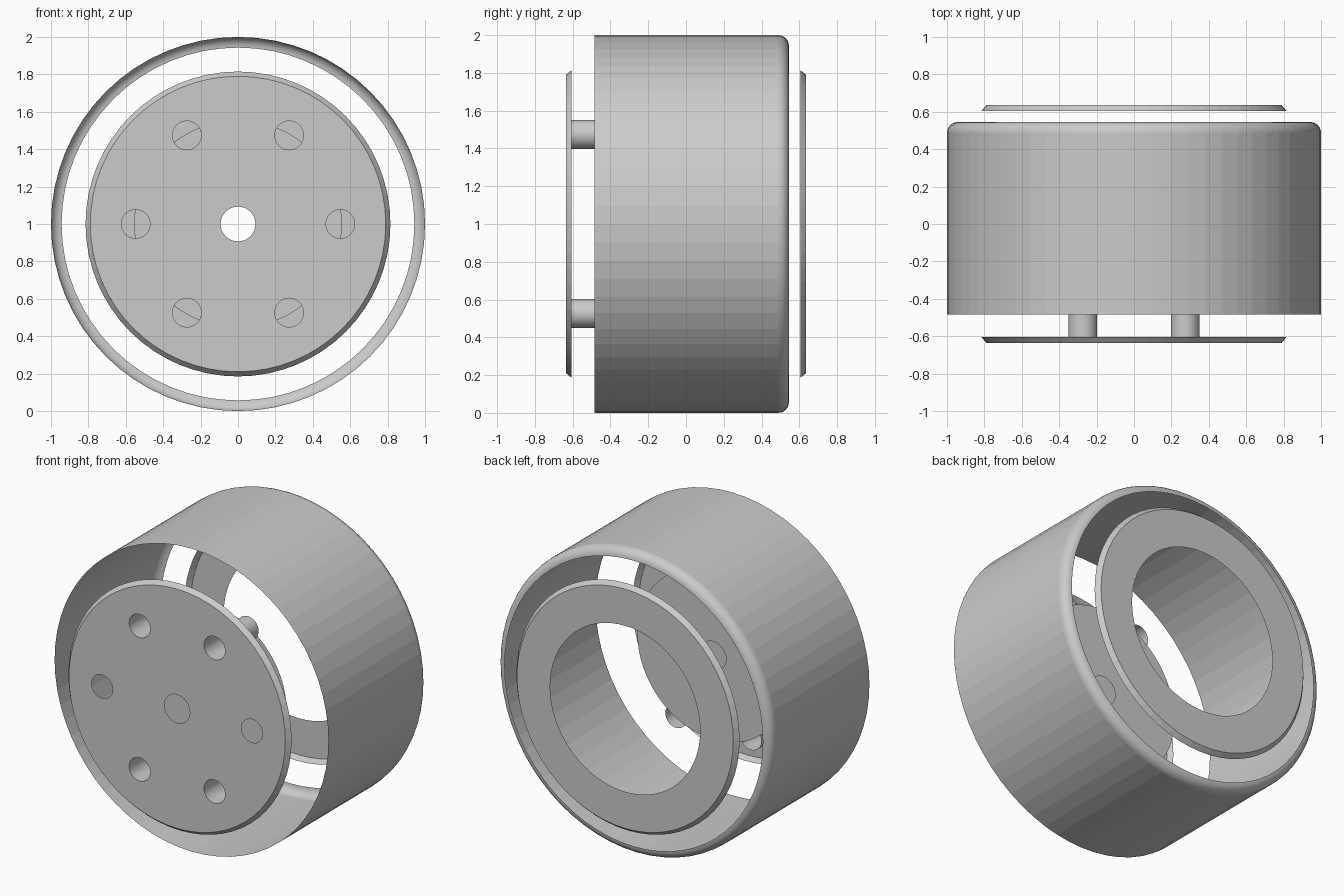
import bpy, bmesh, math
from math import sin, cos, pi

if "Cube" in bpy.data.objects:
    bpy.data.objects.remove(bpy.data.objects["Cube"], do_unlink=True)

grey = bpy.data.materials.new("light_grey")
grey.use_nodes = True
colour = (0.6, 0.6, 0.6, 1)
grey.diffuse_color = colour
grey.node_tree.nodes["Principled BSDF"].inputs["Base Color"].default_value = colour

SEG = 64
AXIS_Z = 1.0


def circle(bm, r, y, cx=0, cz=0, n=SEG):
    """Ring of vertices around the y direction."""
    return [bm.verts.new((cx + r * cos(2 * pi * i / n), y, AXIS_Z + cz + r * sin(2 * pi * i / n)))
            for i in range(n)]


def lathe(bm, profile, cx=0, cz=0, n=SEG, smooth_from=None):
    """Open surface of revolution; profile runs from back to front."""
    rings = [circle(bm, r, y, cx, cz, n) for r, y in profile]
    for k, (a, b) in enumerate(zip(rings, rings[1:])):
        for i in range(n):
            j = (i + 1) % n
            f = bm.faces.new((a[i], a[j], b[j], b[i]))
            f.smooth = smooth_from is not None and k < smooth_from


def sheet(bm, y, outer, holes, facing):
    """Flat round plate with round holes given as (radius, x, z, sides)."""
    loops = [circle(bm, outer, y)] + [circle(bm, r, y, x, z, n) for r, x, z, n in holes]
    edges = [bm.edges.new((l[i], l[(i + 1) % len(l)])) for l in loops for i in range(len(l))]
    made = bmesh.ops.triangle_fill(bm, edges=edges, use_beauty=True)["geom"]
    for f in [g for g in made if isinstance(g, bmesh.types.BMFace)]:
        f.normal_update()
        if f.normal.y * facing < 0:
            f.normal_flip()


def finish(bm, name):
    bmesh.ops.remove_doubles(bm, verts=bm.verts, dist=0.0005)
    mesh = bpy.data.meshes.new(name)
    bm.to_mesh(mesh)
    bm.free()
    mesh.materials.append(grey)
    ob = bpy.data.objects.new(name, mesh)
    bpy.context.collection.objects.link(ob)


BORE, PIN_R, PIN_CIRCLE = 0.093, 0.077, 0.547
FACE_Y, EDGE_Y, INNER_Y = 0.635, 0.605, -0.285
bolts = [(PIN_CIRCLE * cos(k * pi / 3), PIN_CIRCLE * sin(k * pi / 3)) for k in range(6)]

# Outer shell: thin tube with a rounded back rim
bm = bmesh.new()
steps = 6
fillet = 0.057
rim = [(1 - fillet + fillet * sin(t * pi / 2 / steps),
        0.545 - fillet + fillet * cos(t * pi / 2 / steps)) for t in range(steps + 1)]
lathe(bm, rim + [(1, -0.485)], smooth_from=steps)
finish(bm, "outer_shell")

# Front plate: bevelled disc with a bore and six holes
bm = bmesh.new()
sheet(bm, -FACE_Y, 0.79, [(BORE, 0, 0, 32)] + [(PIN_R, x, z, 32) for x, z in bolts], -1)
lathe(bm, [(0.815, -EDGE_Y), (0.79, -FACE_Y)])
finish(bm, "front_plate")

# Inner plate behind it
bm = bmesh.new()
sheet(bm, INNER_Y, 0.555, [(BORE, 0, 0, 32)], 1)
finish(bm, "inner_plate")

# Hollow pins joining the two plates, upper and lower pairs
for k, (x, z) in enumerate(bolts):
    if abs(z) > 0.1:
        bm = bmesh.new()
        lathe(bm, [(PIN_R, INNER_Y), (PIN_R, -FACE_Y)], x, z, 32, smooth_from=1)
        finish(bm, f"hollow_pin_{k}")

# Back ring: bevelled washer
bm = bmesh.new()
sheet(bm, FACE_Y, 0.79, [(0.548, 0, 0, SEG)], 1)
lathe(bm, [(0.79, FACE_Y), (0.815, EDGE_Y)])
finish(bm, "back_ring")
